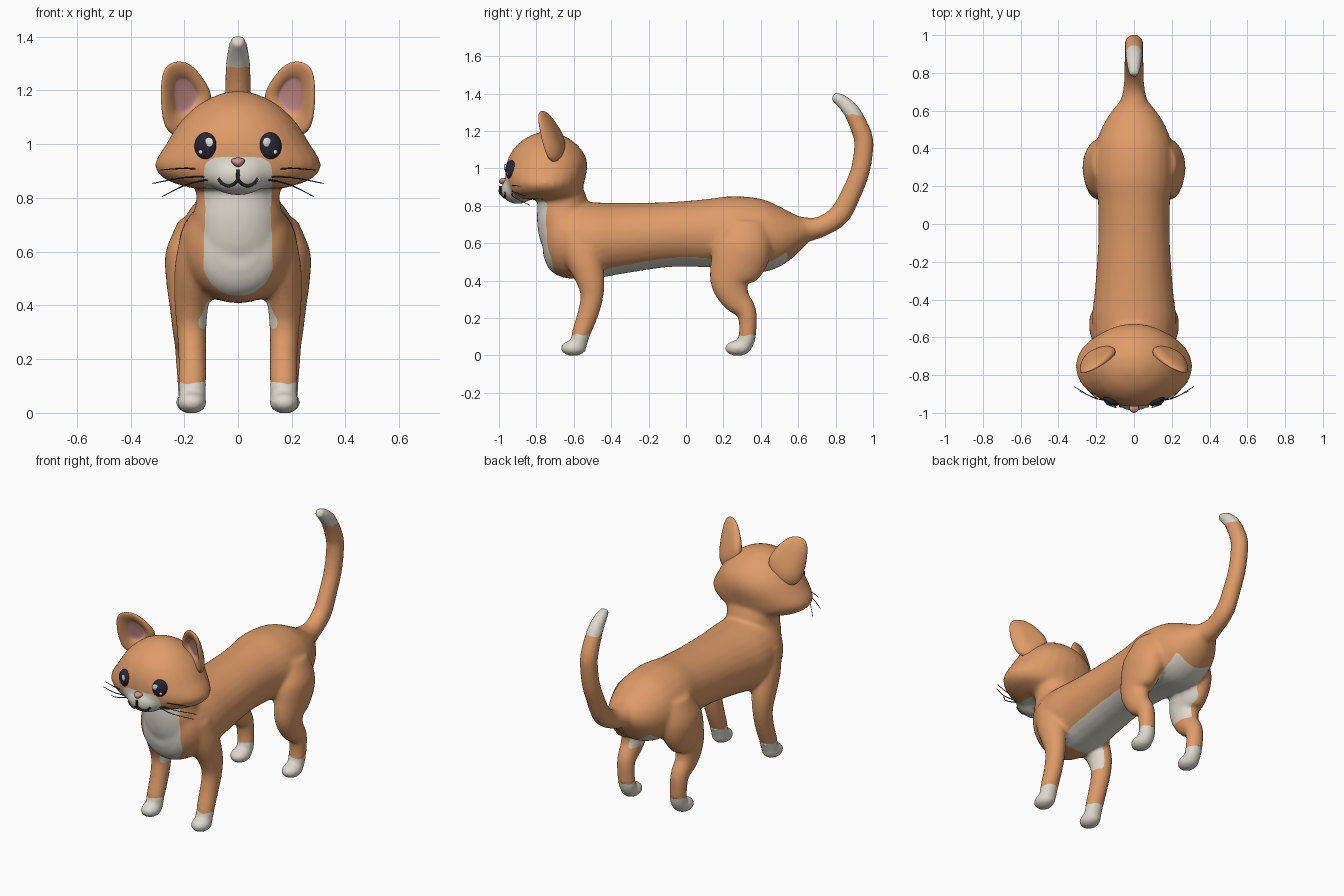
import bpy, bmesh, math
from mathutils import Vector, Matrix

old = bpy.data.objects.get("Cube")
if old:
    bpy.data.objects.remove(old)


def material(name, rgb):
    m = bpy.data.materials.new(name)
    m.use_nodes = True
    m.diffuse_color = (*rgb, 1)
    m.node_tree.nodes["Principled BSDF"].inputs["Base Color"].default_value = (*rgb, 1)
    return m


ORANGE = material("orange_fur", (.74, .33, .14))
WHITE = material("cream_fur", (.74, .70, .61))
PINK = material("pink_skin", (.62, .29, .27))
DARK = material("dark_eye", (.022, .02, .035))
SHINE = material("eye_shine", (.8, .79, .77))


def add_object(name, mesh, *mats):
    ob = bpy.data.objects.new(name, mesh)
    bpy.context.collection.objects.link(ob)
    for m in mats:
        mesh.materials.append(m)
    return ob


def bm_object(name, bm, *mats):
    me = bpy.data.meshes.new(name)
    for f in bm.faces:
        f.smooth = True
    bm.to_mesh(me)
    bm.free()
    return add_object(name, me, *mats)


def spline(rows, steps=5):
    """Catmull-Rom interpolation of rows of numbers."""
    rows = [Vector(r) for r in rows]
    out = []
    for i in range(len(rows) - 1):
        a, b, c, d = (rows[max(0, min(len(rows) - 1, i + k))] for k in (-1, 0, 1, 2))
        for k in range(steps):
            t = k / steps
            out.append(b + (c - a) * (t / 2) + (a * 2 - b * 5 + c * 4 - d) * (t * t / 2)
                       + (b * 3 - a - c * 3 + d) * (t ** 3 / 2))
    return out + [rows[-1]]


def loft(bm, rows, axis=None, side=1, n=28):
    """Closed tube through rows of x, y, z, half width, half depth."""
    pts = spline(rows)
    rings = []
    for i, p in enumerate(pts):
        c = p.to_3d() if len(p) == 3 else Vector(p[:3])
        t = Vector(axis) if axis else Vector(pts[min(i + 1, len(pts) - 1)][:3]) - Vector(pts[max(i - 1, 0)][:3])
        v = t.cross(Vector((1, 0, 0))).normalized()
        ring = []
        for k in range(n):
            a = math.tau * k / n
            q = c + Vector((p[3] * math.cos(a), 0, 0)) + v * (p[4] * math.sin(a))
            ring.append(bm.verts.new((q.x * side, q.y, q.z)))
        rings.append(ring)
    for r, s in zip(rings, rings[1:]):
        for k in range(n):
            bm.faces.new((r[k], r[(k + 1) % n], s[(k + 1) % n], s[k]))
    bm.faces.new(rings[0][::-1])
    bm.faces.new(rings[-1])


def ellipsoid(bm, loc, radii, rot=0):
    mat = Matrix.Translation(loc) @ Matrix.Rotation(rot, 4, 'Z') @ Matrix.Diagonal((*radii, 1))
    return bmesh.ops.create_uvsphere(bm, u_segments=28, v_segments=16, radius=1, matrix=mat)["verts"]


def ball(name, loc, radii, mat, rot=0):
    bm = bmesh.new()
    ellipsoid(bm, loc, radii, rot)
    return bm_object(name, bm, mat)


# Torso: y, bottom, top, half width
bm = bmesh.new()
torso = [(-.765, .54, .70, .07), (-.73, .46, .80, .15), (-.65, .415, .83, .2), (-.5, .41, .82, .222),
         (-.35, .435, .815, .207), (-.1, .472, .82, .19), (.1, .472, .835, .19), (.25, .46, .852, .21),
         (.4, .445, .838, .205), (.5, .475, .797, .175), (.58, .53, .755, .13), (.65, .60, .725, .075)]
loft(bm, [(0, y, (b + t) / 2, w, (t - b) / 2) for y, b, t, w in torso], axis=(0, 1, 0))

# Neck and head: z, front, back, half width
neck = [(.52, -.74, -.55, .13), (.62, -.782, -.5, .165), (.72, -.797, -.5, .17), (.8, -.795, -.52, .155),
        (.87, -.8, -.54, .165), (.95, -.8, -.58, .16)]
head = [(.835, -.91, -.6, .16), (.845, -.93, -.58, .205), (.87, -.95, -.56, .272), (.91, -.962, -.548, .308),
        (.95, -.967, -.538, .3), (1, -.965, -.528, .268), (1.05, -.952, -.532, .238), (1.1, -.925, -.558, .2),
        (1.15, -.875, -.61, .142), (1.185, -.81, -.675, .072), (1.197, -.76, -.72, .02)]
for stack in (neck, head):
    loft(bm, [(0, (f + k) / 2, z, w, (k - f) / 2) for z, f, k, w in stack], axis=(0, 0, 1))
ellipsoid(bm, (0, -.9, .885), (.115, .09, .075))

# Tail
loft(bm, [(0, .52, .68, .1, .09), (0, .62, .672, .08, .07), (0, .72, .688, .056, .056), (0, .82, .752, .052, .058),
          (0, .885, .87, .05, .054), (0, .932, .99, .05, .052), (0, .951, 1.13, .05, .052),
          (0, .932, 1.21, .049, .05), (0, .885, 1.305, .045, .045), (0, .83, 1.362, .036, .036),
          (0, .785, 1.388, .025, .024)])

# Legs and paws
front = [(.13, -.6, .68, .08, .1), (.15, -.56, .55, .085, .1), (.171, -.515, .42, .066, .08),
         (.173, -.503, .32, .056, .062), (.17, -.525, .22, .052, .056), (.17, -.56, .12, .052, .05),
         (.17, -.578, .05, .05, .045)]
hind = [(.14, .32, .72, .08, .11), (.166, .31, .6, .103, .15), (.18, .275, .5, .088, .15),
        (.185, .235, .4, .07, .108), (.186, .262, .31, .058, .08), (.183, .32, .24, .052, .056),
        (.18, .331, .16, .05, .047), (.175, .325, .09, .05, .046), (.175, .31, .045, .048, .04)]
for s in (1, -1):
    loft(bm, front, side=s)
    loft(bm, hind, side=s)
    ellipsoid(bm, (s * .172, -.602, .039), (.056, .07, .042))
    ellipsoid(bm, (s * .176, .277, .039), (.056, .07, .042))

# Merge everything into one smooth skin
bmesh.ops.recalc_face_normals(bm, faces=bm.faces)
raw = bm_object("skin_source", bm)
mod = raw.modifiers.new("merge", 'REMESH')
mod.mode = 'VOXEL'
mod.voxel_size = .011
mod = raw.modifiers.new("soften", 'SMOOTH')
mod.factor = .5
mod.iterations = 10
bpy.context.view_layer.update()
skin = bpy.data.meshes.new_from_object(raw.evaluated_get(bpy.context.evaluated_depsgraph_get()))
bpy.data.objects.remove(raw)


def is_cream(c, n):
    x, y, z = abs(c.x), c.y, c.z
    inward = n.x * (1 if c.x > 0 else -1)
    if z < .11 or z > 1.287:                                   # paws and tail tip
        return True
    if y < -.68 and n.y < .3 and .435 < z < .955:              # muzzle and chest
        if z > .78:
            return (x / .125) ** 4 + max(0, (z - .87) / .085) ** 4 < 1
        if z > .56:
            return x < .12 + .01 * (.78 - z) / .22
        return (x / .13) ** 2 + ((z - .56) / .125) ** 2 < 1
    if -.52 < y < .54 and z < .55 and n.z < -.25 and x < .13:  # belly
        return True
    return -.56 < y < .4 and .31 < z < .5 and x < .165 and inward < -.45


bm = bmesh.new()
bm.from_mesh(skin)
bm.normal_update()
for f in bm.faces:
    f.material_index = int(is_cream(f.calc_center_median(), f.normal))

# Even out the colour borders
border = [e for e in bm.edges if len({f.material_index for f in e.link_faces}) > 1]
links = {}
for e in border:
    for v in e.verts:
        links.setdefault(v, []).append(e.other_vert(v))
for _ in range(5):
    moved = {v: v.co.lerp(sum((o.co for o in near), Vector()) / len(near), .5) for v, near in links.items()}
    for v, co in moved.items():
        v.co = co
bm_object("body", bm, ORANGE, WHITE)
bpy.data.meshes.remove(skin)

# Ears: cupped outline built from scaled rings, back to front
outline = [(.085, 1.17), (.122, 1.24), (.163, 1.292), (.205, 1.314), (.255, 1.308), (.284, 1.275),
           (.291, 1.2), (.288, 1.12), (.27, 1.03), (.19, 1.02), (.115, 1.09)]
ear_rings = [(.3, .055), (.65, .05), (.94, .025), (1, -.004), (.9, -.022), (.62, -.012), (.46, .008), (.42, .014),
             (.15, .017)]
for s, label in ((1, "left"), (-1, "right")):
    bm = bmesh.new()
    rings = []
    for k, dy in ear_rings:
        ring = []
        for px, pz in outline:
            x, z = .197 + (px - .197) * k, 1.195 + (pz - 1.195) * k
            thin = min(1, max(.5, 1 - (z - 1.12) * 2.8))
            y = -.72 - .45 * (x - .19) - .25 * (z - 1.17) + dy * thin
            ring.append(bm.verts.new((s * x, y, z)))
        rings.append(ring)
    n = len(outline)
    for i in range(len(rings) - 1):
        a, b = rings[i], rings[i + 1]
        for k in range(n):
            f = bm.faces.new((a[k], a[(k + 1) % n], b[(k + 1) % n], b[k]))
            f.material_index = int(i >= 6)
    bm.faces.new(rings[0])
    bm.faces.new(rings[-1]).material_index = 1
    bmesh.ops.recalc_face_normals(bm, faces=bm.faces)
    ear = bm_object(label + "_ear", bm, ORANGE, PINK)
    ear.modifiers.new("round", 'SUBSURF').levels = 2
    ear.modifiers["round"].render_levels = 2


def surface_y(x, z):
    """Depth of the foremost surface at x, z."""
    bpy.context.view_layer.update()
    dg = bpy.context.evaluated_depsgraph_get()
    return bpy.context.scene.ray_cast(dg, (x, -3, z), (0, 1, 0))[1].y


def strand(name, points, radius, tip=1):
    cu = bpy.data.curves.new(name, 'CURVE')
    cu.dimensions = '3D'
    cu.bevel_depth = radius
    cu.bevel_resolution = 2
    cu.use_fill_caps = True
    pts = spline(points, 6)
    sp = cu.splines.new('POLY')
    sp.points.add(len(pts) - 1)
    for i, p in enumerate(pts):
        sp.points[i].co = (*p, 1)
        sp.points[i].radius = 1 + (tip - 1) * i / len(pts)
    sp.use_smooth = True
    return add_object(name, cu, DARK)


# Eyes with highlights, mouth and whiskers on each side
mouth = [(0, .905), (0, .872), (.014, .853), (.036, .845), (.058, .853), (.074, .872)]
whiskers = [[(.1, .9), (.19, .91), (.288, .904)], [(.1, .878), (.2, .876), (.318, .854)],
            [(.1, .87), (.19, .85), (.284, .804)]]
for s, label in ((1, "left"), (-1, "right")):
    ball(label + "_eye", (s * .12, surface_y(s * .12, .992) + .008, .992), (.044, .03, .052), DARK, s * .42)
    for tag, x, z, r in (("large", .108, 1.007, .018), ("small", .139, .971, .008)):
        ball(f"{label}_{tag}_highlight", (s * x, surface_y(s * x, z), z), (r, .005, r), SHINE, s * .4)
    strand(label + "_mouth", [(s * x, surface_y(s * x, z) - .002, z) for x, z in mouth], .006)
    for i, w in enumerate(whiskers):
        ys = (-.925, -.925, -.885 + .025 * i)
        strand(f"{label}_whisker_{i + 1}", [(s * x, y, z) for (x, z), y in zip(w, ys)], .0035, .4)

# Nose: rounded triangle
bm = bmesh.new()
for v in ellipsoid(bm, (0, -.974, .932), (.034, .026, .018)):
    v.co.x *= .7 + .3 * (v.co.z - .932) / .018
bm_object("nose", bm, PINK)
